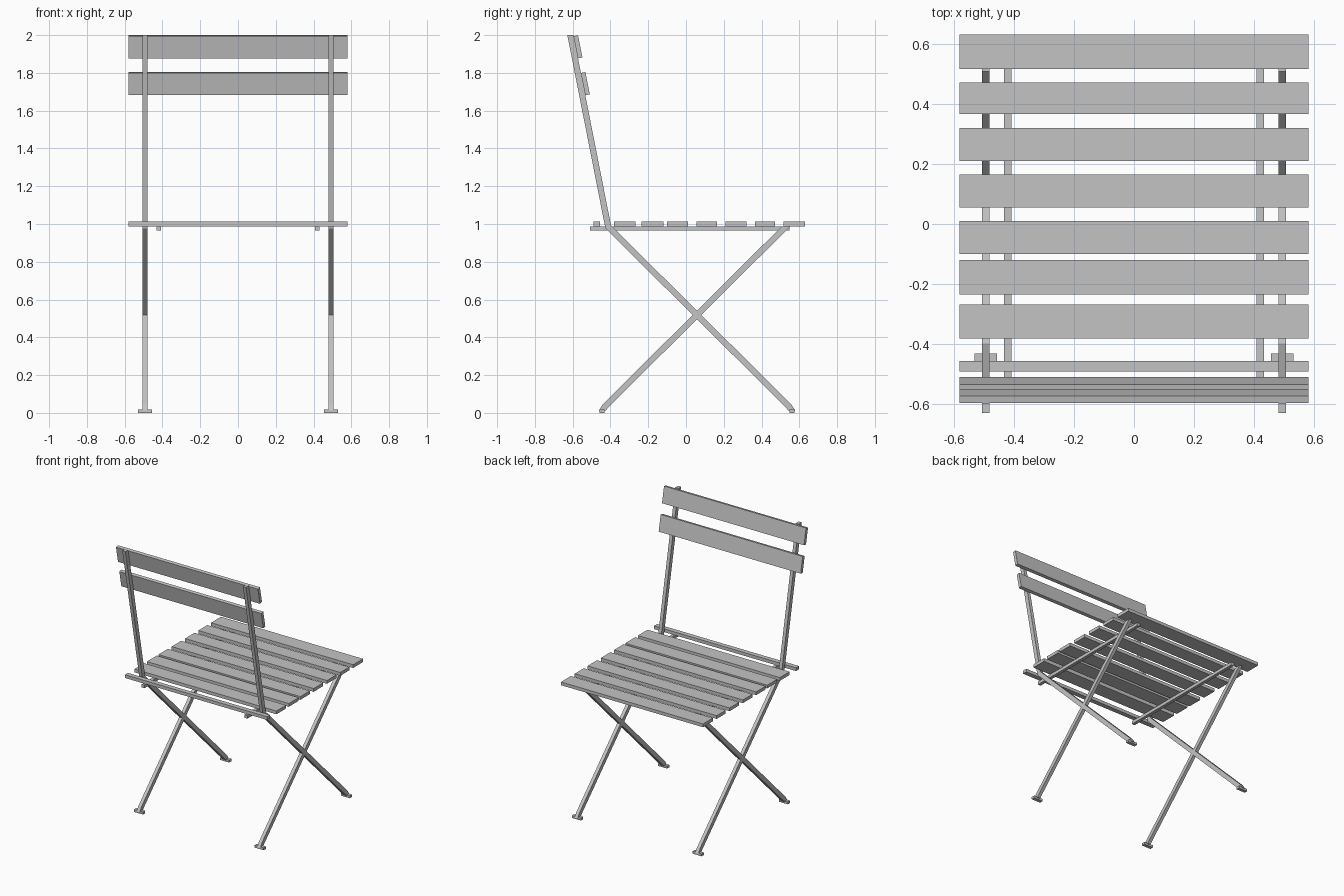
import bpy, bmesh
from mathutils import Vector

cube = bpy.data.objects.get("Cube")
if cube:
    bpy.data.objects.remove(cube, do_unlink=True)

# Single painted grey finish
grey = bpy.data.materials.new("painted_grey")
grey.use_nodes = True
colour = (0.55, 0.55, 0.55, 1)
grey.diffuse_color = colour
grey.node_tree.nodes["Principled BSDF"].inputs["Base Color"].default_value = colour


def extrude_profile(name, outline, x_min, x_max):
    """Extrude a (y, z) outline along x."""
    bm = bmesh.new()
    face = bm.faces.new([bm.verts.new((x_min, y, z)) for y, z in outline])
    new = bmesh.ops.extrude_face_region(bm, geom=[face])["geom"]
    moved = [v for v in new if isinstance(v, bmesh.types.BMVert)]
    bmesh.ops.translate(bm, verts=moved, vec=(x_max - x_min, 0, 0))
    bmesh.ops.recalc_face_normals(bm, faces=bm.faces[:])
    mesh = bpy.data.meshes.new(name)
    bm.to_mesh(mesh)
    bm.free()
    mesh.materials.append(grey)
    obj = bpy.data.objects.new(name, mesh)
    bpy.context.collection.objects.link(obj)
    return obj


def box(name, x, y, z):
    return extrude_profile(name, [(y[0], z[0]), (y[1], z[0]), (y[1], z[1]), (y[0], z[1])], *x)


def bent_bar(path, width):
    """Outline of a bar following a path, mitred at bends, cut level at both ends."""
    pts = [Vector(p) for p in path]
    dirs = [(b - a).normalized() for a, b in zip(pts, pts[1:])]
    left, right = [], []
    for i, p in enumerate(pts):
        if i in (0, len(pts) - 1):
            d = dirs[0] if i == 0 else dirs[-1]
            off = Vector((-width / 2 / d.y, 0))
        else:
            a, b = dirs[i - 1], dirs[i]
            n = Vector((-a.y - b.y, a.x + b.x)).normalized()
            off = n * (width / 2 / n.dot(Vector((-a.y, a.x))))
        left.append(p + off)
        right.append(p - off)
    return [tuple(p) for p in left + right[::-1]]


# Seat slats, with a narrow bar behind the back posts
seat_slats = [(0.515, 0.63), (0.365, 0.47), (0.21, 0.32), (0.055, 0.165),
              (-0.10, 0.01), (-0.235, -0.12), (-0.38, -0.267)]
for i, span in enumerate(seat_slats):
    box(f"seat_slat_{i + 1}", (-0.58, 0.58), span, (0.988, 1.012))
box("rear_seat_bar", (-0.58, 0.58), (-0.49, -0.455), (0.988, 1.012))

# Back slats lie on the front of the leaning posts
lean = Vector((-0.2, 1)).normalized()
forward = Vector((lean.y, -lean.x))
for name, corner in (("upper_back_slat", (-0.572, 1.877)), ("lower_back_slat", (-0.533, 1.682))):
    a = Vector(corner)
    b, c, d = a + forward * 0.024, a + forward * 0.024 + lean * 0.12, a + lean * 0.12
    extrude_profile(name, [tuple(p) for p in (a, b, c, d)], -0.58, 0.58)

# Crossed legs, posts, seat rails and feet on both sides
post_and_leg = bent_bar([(-0.612, 2.0), (-0.412, 0.985), (0.545, 0.035), (0.56, 0.012)], 0.032)
crossing_leg = bent_bar([(0.53, 0.988), (-0.428, 0.035), (-0.443, 0.012)], 0.032)
for side, s in (("left", 1), ("right", -1)):
    def span(a, b):
        return tuple(sorted((s * a, s * b)))
    extrude_profile(f"{side}_post_and_front_leg", post_and_leg, *span(0.48, 0.505))
    extrude_profile(f"{side}_rear_leg", crossing_leg, *span(0.48, 0.505))
    box(f"{side}_seat_rail", span(0.408, 0.432), (-0.508, 0.548), (0.965, 0.988))
    box(f"{side}_front_foot", span(0.456, 0.53), (0.548, 0.574), (0, 0.018))
    box(f"{side}_rear_foot", span(0.456, 0.53), (-0.457, -0.431), (0, 0.018))
